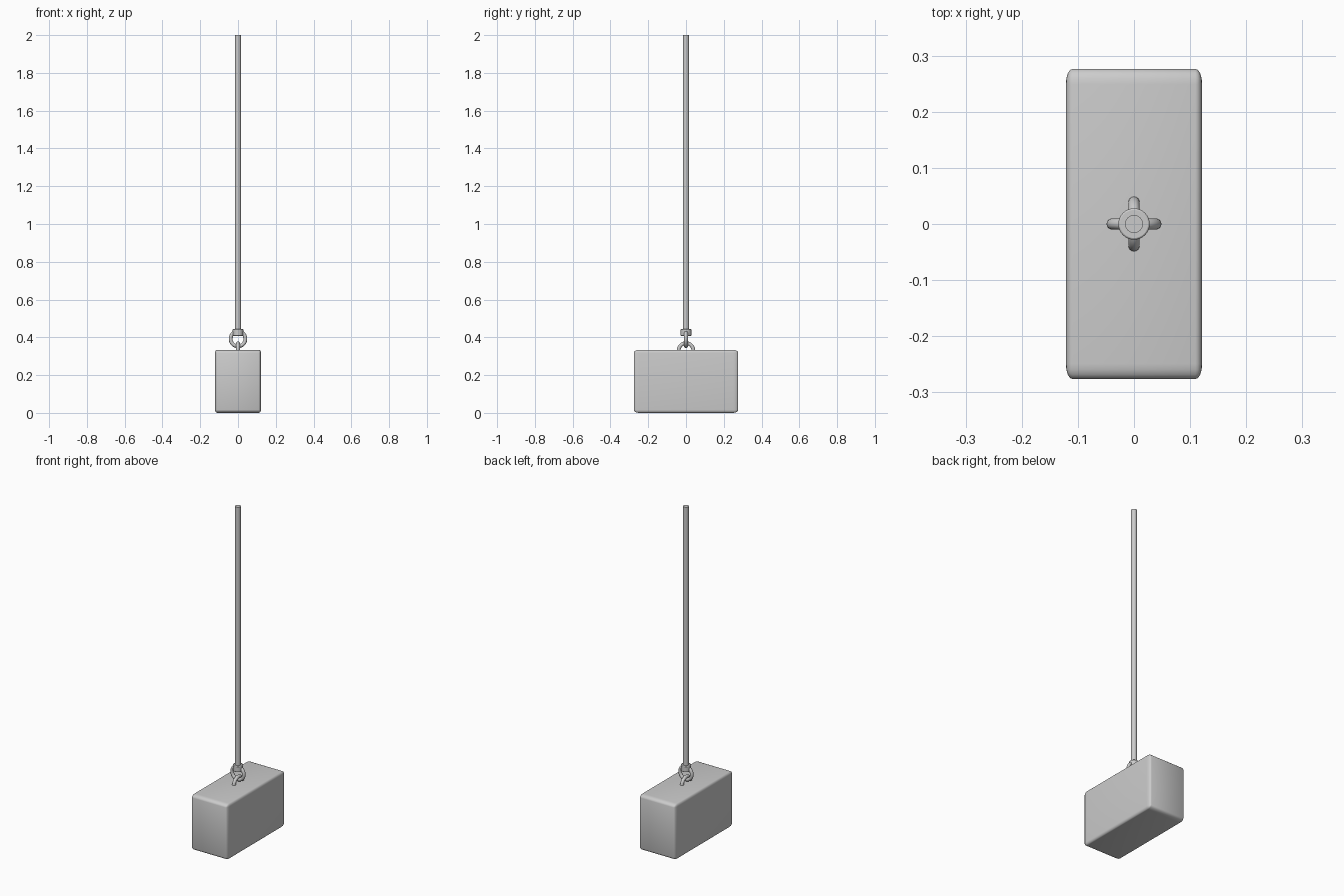
import bpy, bmesh
from math import pi

if "Cube" in bpy.data.objects:
    bpy.data.objects.remove(bpy.data.objects["Cube"])


def smooth(obj, angle):
    bpy.ops.object.select_all(action='DESELECT')
    obj.select_set(True)
    bpy.context.view_layer.objects.active = obj
    bpy.ops.object.shade_smooth_by_angle(angle=angle)


def rod(name, r, z0, z1, bevel=0.0):
    bpy.ops.mesh.primitive_cylinder_add(vertices=32, radius=r, depth=z1 - z0,
                                        location=(0, 0, (z0 + z1) / 2))
    obj = bpy.context.object
    obj.name = name
    if bevel:
        mod = obj.modifiers.new("bevel", 'BEVEL')
        mod.width, mod.segments = bevel, 2
    smooth(obj, pi / 6)


def ring(name, z, rot):
    bpy.ops.mesh.primitive_torus_add(major_radius=0.039, minor_radius=0.01,
                                     major_segments=40, minor_segments=16,
                                     location=(0, 0, z), rotation=rot)
    obj = bpy.context.object
    obj.name = name
    smooth(obj, pi)


# weight block: rounded unit cube stretched to size
mesh = bpy.data.meshes.new("weight_block")
bm = bmesh.new()
bmesh.ops.create_cube(bm, size=1)
bmesh.ops.bevel(bm, geom=bm.edges[:], offset=0.05, segments=4, profile=0.5,
                affect='EDGES')
bmesh.ops.scale(bm, vec=(0.243, 0.553, 0.334), verts=bm.verts)
bmesh.ops.translate(bm, vec=(0, 0, 0.167), verts=bm.verts)
bm.to_mesh(mesh)
bm.free()
block = bpy.data.objects.new("weight_block", mesh)
bpy.context.collection.objects.link(block)
smooth(block, pi)

# interlocking rings joining block and pole
ring("lower_ring", 0.33, (0, pi / 2, 0))
ring("upper_ring", 0.392, (pi / 2, 0, 0))

# collar and hanging pole
rod("collar", 0.028, 0.408, 0.443, 0.003)
rod("pole", 0.016, 0.41, 2.0)
